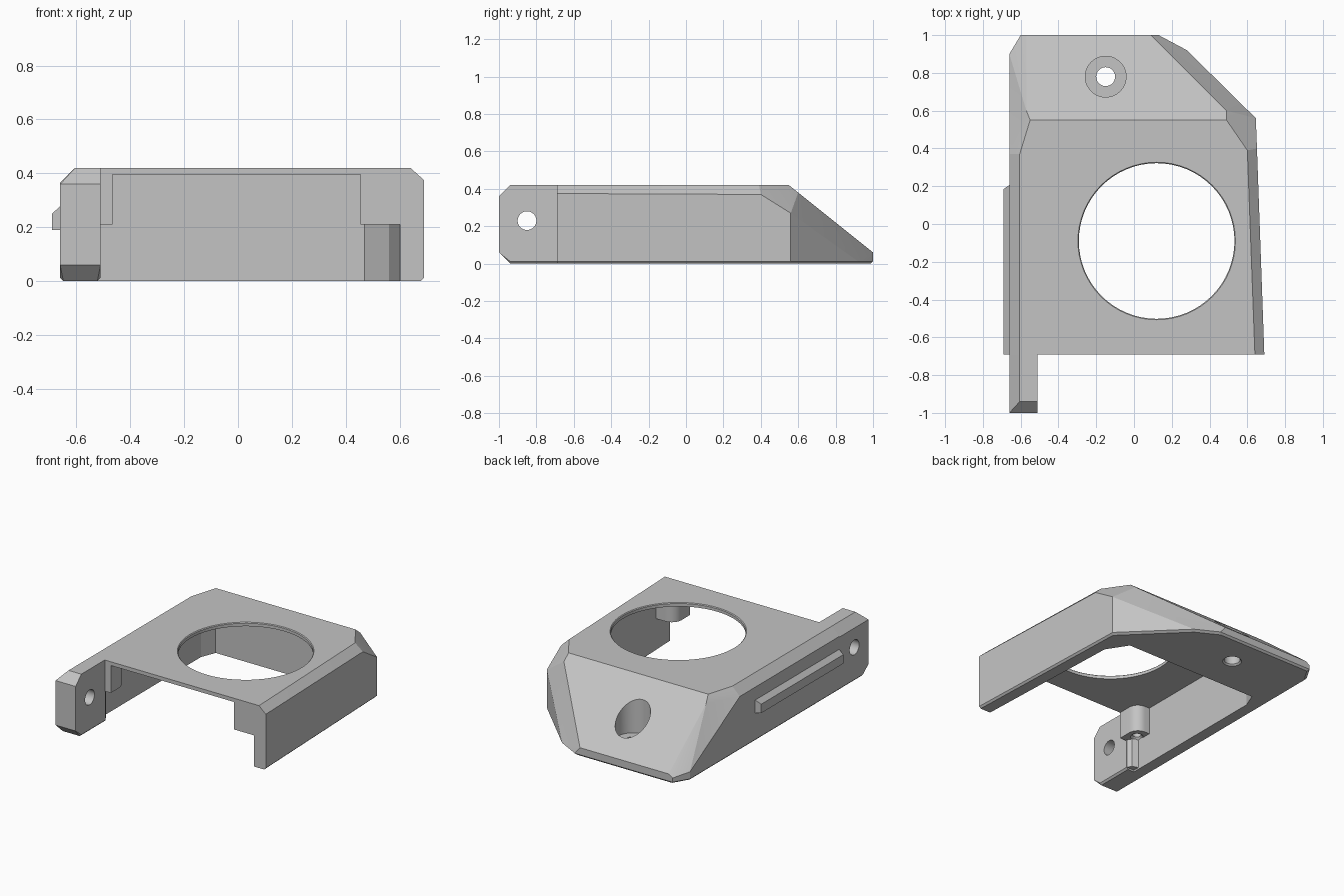
import bpy, bmesh, math
from mathutils import Matrix

cube = bpy.data.objects.get("Cube")
if cube:
    bpy.data.objects.remove(cube, do_unlink=True)

grey = bpy.data.materials.new("plain grey")
grey.use_nodes = True
grey.diffuse_color = (0.55, 0.55, 0.55, 1)
grey.node_tree.nodes["Principled BSDF"].inputs["Base Color"].default_value = grey.diffuse_color


def finish(name, bm):
    bmesh.ops.recalc_face_normals(bm, faces=bm.faces)
    mesh = bpy.data.meshes.new(name)
    bm.to_mesh(mesh)
    bm.free()
    mesh.materials.append(grey)
    obj = bpy.data.objects.new(name, mesh)
    bpy.context.collection.objects.link(obj)
    return obj


def hull(name, points):
    bm = bmesh.new()
    verts = [bm.verts.new(p) for p in points]
    bmesh.ops.convex_hull(bm, input=verts)
    bmesh.ops.delete(bm, geom=[v for v in bm.verts if not v.link_faces], context='VERTS')
    bmesh.ops.dissolve_limit(bm, angle_limit=0.01, verts=bm.verts, edges=bm.edges)
    return finish(name, bm)


def prism(name, outline, z0, z1):
    bm = bmesh.new()
    face = bm.faces.new([bm.verts.new((x, y, z0)) for x, y in outline])
    top = bmesh.ops.extrude_face_region(bm, geom=[face])["geom"]
    bmesh.ops.translate(bm, vec=(0, 0, z1 - z0),
                        verts=[g for g in top if isinstance(g, bmesh.types.BMVert)])
    return finish(name, bm)


def cone(name, centre, r0, r1, depth, along_x=False):
    bm = bmesh.new()
    matrix = Matrix.Translation(centre)
    if along_x:
        matrix = matrix @ Matrix.Rotation(math.pi / 2, 4, 'Y')
    bmesh.ops.create_cone(bm, cap_ends=True, segments=64, radius1=r0, radius2=r1,
                          depth=depth, matrix=matrix)
    return finish(name, bm)


def cut(obj, *cutters):
    bpy.context.view_layer.objects.active = obj
    for cutter in cutters:
        cutter.hide_render = True
        mod = obj.modifiers.new("cut", 'BOOLEAN')
        mod.operation, mod.solver, mod.object = 'DIFFERENCE', 'EXACT', cutter
        bpy.ops.object.modifier_apply(modifier=mod.name)
        bpy.data.objects.remove(cutter, do_unlink=True)


def smooth(obj):
    bpy.ops.object.select_all(action='DESELECT')
    obj.select_set(True)
    bpy.context.view_layer.objects.active = obj
    bpy.ops.object.shade_smooth_by_angle(angle=math.radians(12))


FRONT, TOP, EDGE = -0.69, 0.42, 0.012

# Housing: bevelled convex body with a sloping back
footprint = [(-0.66, FRONT), (0.69, FRONT), (0.645, 0.56), (0.28, 0.92),
             (0.13, 1), (-0.6, 1), (-0.66, 0.9)]
points = [(x, y, EDGE) for x, y in footprint]
points += [(x - math.copysign(EDGE, x), y if y == FRONT else y - EDGE, 0) for x, y in footprint]
points += [(x, y, TOP) for x, y in [(-0.605, FRONT), (-0.605, 0.37), (-0.55, 0.55),
                                    (0.49, 0.55), (0.6, 0.39), (0.64, FRONT)]]
points += [(-0.66, FRONT, 0.365), (-0.66, 0.37, 0.365), (-0.66, 0.9, 0.06), (-0.6, 1, 0.04),
           (0.69, FRONT, 0.375), (0.651, 0.4, 0.37), (0.645, 0.56, 0.27),
           (0.49, 0.6, 0.38), (0.09, 1, 0.06), (-0.57, 1, 0.06), (-0.57, 0.6, 0.38)]
housing = hull("housing", points)

# Hollow underside, round opening and counterbored screw hole
cavity = prism("cavity_cutter", [(-0.57, -0.8), (0.605, -0.8), (0.56, 0.38), (0.47, 0.52),
                                 (-0.53, 0.52), (-0.57, 0.42)], -0.1, 0.395)
cut(housing, cavity,
    cone("opening_cutter", (0.12, -0.09, 0.4), 0.412, 0.412, 0.2),
    cone("opening_rim_cutter", (0.12, -0.09, TOP), 0.402, 0.432, 0.03),
    cone("counterbore_cutter", (-0.15, 0.78, 0.34), 0.108, 0.108, 0.5),
    cone("screw_hole_cutter", (-0.15, 0.78, 0), 0.05, 0.05, 0.5),
    cone("screw_rim_cutter", (-0.15, 0.78, 0), 0.08, 0.04, 0.04))
smooth(housing)

# Hinge arm reaching forward from one wall
arm_points = []
for y in (-0.94, -0.68):
    arm_points += [(-0.605, y, TOP), (-0.51, y, TOP), (-0.648, y, 0), (-0.522, y, 0)]
for y0, y1 in [(-1, -0.94), (-0.68, -0.68)]:
    for x in (-0.66, -0.51):
        arm_points += [(x, y0, 0.36), (x, y0, 0.06), (x, y1, EDGE)]
hinge_arm = hull("hinge_arm", arm_points)
cut(hinge_arm, cone("pivot_cutter", (-0.58, -0.85, 0.23), 0.05, 0.05, 0.4, True))
smooth(hinge_arm)

# Tapered web blending the arm into the wall
prism("arm_web", [(-0.6, -0.682), (-0.51, -0.682), (-0.53, -0.65), (-0.57, -0.635),
                  (-0.6, -0.635)], EDGE, 0.4)

# Screw bosses with one rounded corner, hanging from the top plate
for name, wall, inner in [("right_boss", -0.59, -0.465), ("left_boss", 0.62, 0.455)]:
    side = math.copysign(1, wall)
    radius, back = 0.07, -0.53
    outline = [(wall, FRONT), (inner, FRONT)]
    for i in range(9):
        a = math.pi / 2 * i / 8
        outline.append((inner + side * radius * (1 - math.cos(a)),
                        back - radius * (1 - math.sin(a))))
    outline.append((wall, back))
    boss = prism(name, outline, 0.21, 0.4)
    hole = (inner + side * 0.07, -0.61, 0.21)
    cut(boss, cone("boss_hole_cutter", hole, 0.026, 0.026, 0.24),
        cone("boss_rim_cutter", hole, 0.055, 0.025, 0.03))
    smooth(boss)

# Guide rail on the outer wall
hull("guide_rail", [(x, y, z) for x, y_end, z_top in [(-0.655, 0.21, 0.283), (-0.69, 0.185, 0.25)]
                    for y in (FRONT, y_end) for z in (0.19, z_top)])
